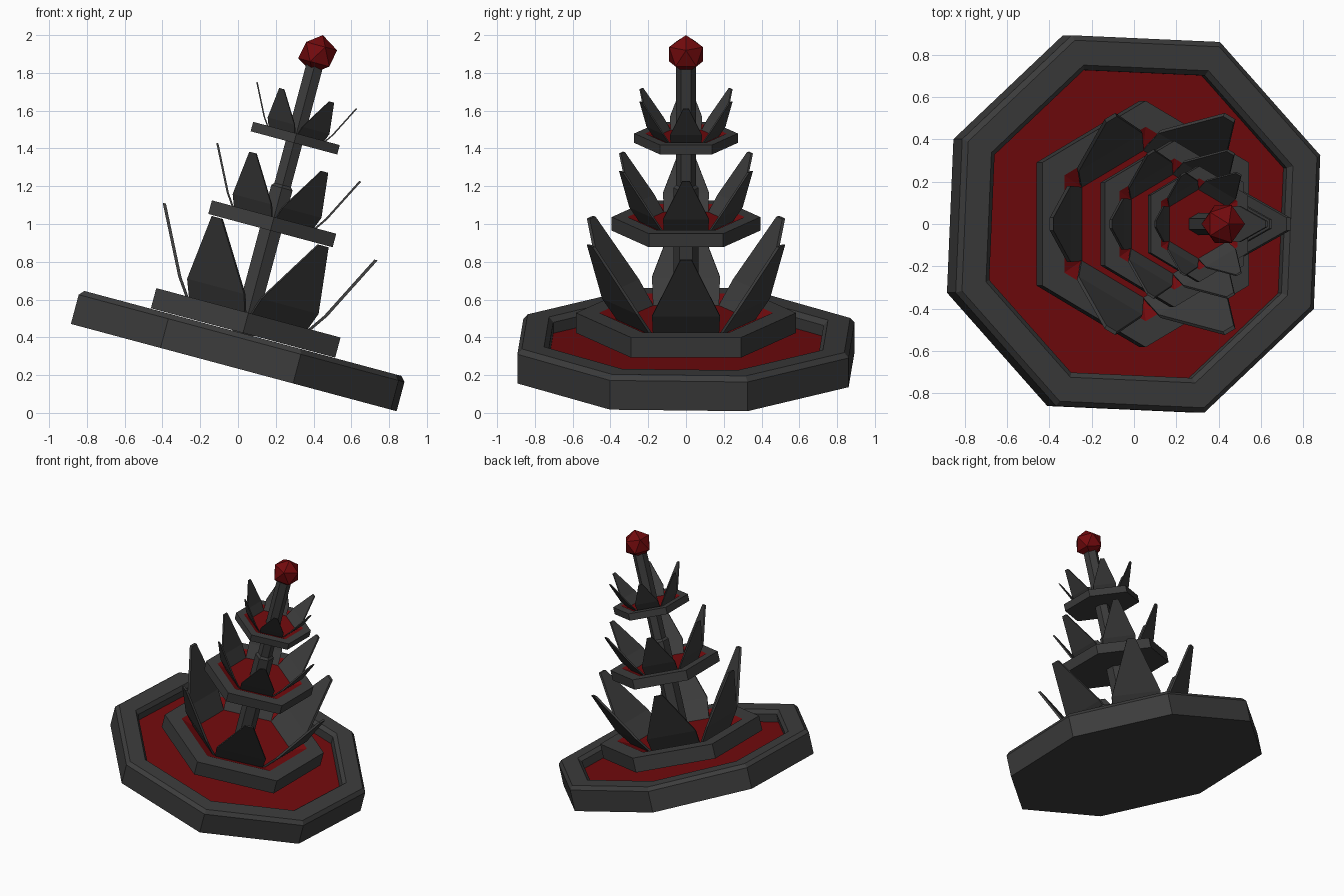
import bpy, bmesh
from math import radians, sin, cos
from mathutils import Matrix

if "Cube" in bpy.data.objects:
    bpy.data.objects.remove(bpy.data.objects["Cube"])

# Whole fountain leans 15 degrees towards +x
LEAN = Matrix.Translation((-0.0225, 0, 0.24)) @ Matrix.Rotation(radians(15), 4, 'Y')

red = bpy.data.materials.new("red_liquid")
red.diffuse_color = (0.17, 0.003, 0.004, 1)
red.use_nodes = True
red.node_tree.nodes["Principled BSDF"].inputs["Base Color"].default_value = red.diffuse_color
grey = bpy.data.materials.new("dark_stone")
grey.diffuse_color = (0.045, 0.045, 0.045, 1)
grey.use_nodes = True
grey.node_tree.nodes["Principled BSDF"].inputs["Base Color"].default_value = grey.diffuse_color


def finish(bm, name, mat, flip_fix=True):
    if flip_fix:
        bmesh.ops.recalc_face_normals(bm, faces=bm.faces)
    bm.transform(LEAN)
    me = bpy.data.meshes.new(name)
    bm.to_mesh(me)
    bm.free()
    me.materials.append(mat)
    ob = bpy.data.objects.new(name, me)
    bpy.context.collection.objects.link(ob)
    return ob


def turned(name, profile, sides, phase, mat, cap_start=False, cap_end=False):
    """Low-poly lathe of (radius, height) points, listed bottom-outside-top-inside."""
    bm = bmesh.new()
    rings = []
    for r, z in profile:
        angs = [radians(phase + 360 * i / sides) for i in range(sides)]
        rings.append([bm.verts.new((r * cos(a), r * sin(a), z)) for a in angs])
    for lo, hi in zip(rings, rings[1:]):
        for i in range(sides):
            j = (i + 1) % sides
            bm.faces.new((lo[i], lo[j], hi[j], hi[i]))
    if cap_start:
        bm.faces.new(rings[0][::-1])
    if cap_end:
        bm.faces.new(rings[-1])
    return finish(bm, name, mat, False)


def petals(name, s, z0):
    """Six bent, tapering blades around a tier."""
    bm = bmesh.new()
    t = 0.009 * s
    for k in range(6):
        rot = Matrix.Rotation(radians(60 * k), 4, 'Z')
        rows = []
        for u, w, half in ((0.31, -0.04, 0.175), (0.40, 0.09, 0.18), (0.58, 0.445, 0.03)):
            u, w, half = u * s, z0 + w * s, half * s
            pts = ((u + t, -half, w), (u + t, half, w), (u - t, half, w), (u - t, -half, w))
            row = [bm.verts.new(p) for p in pts]
            for v in row:
                v.co = rot @ v.co
            rows.append(row)
        for lo, hi in zip(rows, rows[1:]):
            for i in range(4):
                j = (i + 1) % 4
                bm.faces.new((lo[i], lo[j], hi[j], hi[i]))
        bm.faces.new(rows[0][::-1])
        bm.faces.new(rows[-1])
    finish(bm, name, grey)


# Octagonal basin with chamfered rim, and its liquid
turned("basin", [(0.95, 0), (0.95, 0.16), (0.925, 0.187), (0.80, 0.187),
                 (0.775, 0.16), (0.775, 0.09)], 8, 20, grey, cap_start=True)
turned("basin_liquid", [(0.775, 0.10)], 8, 20, red, cap_end=True)

# Three hexagonal tiers: slab, red bowl and petals
for label, s, top in (("lower", 1.0, 0.30), ("middle", 0.675, 0.825), ("upper", 0.47, 1.283)):
    turned(label + "_tier", [(0.583 * s, top - 0.11 * s), (0.583 * s, top), (0.46 * s, top)],
           6, 30, grey, cap_start=True)
    turned(label + "_bowl", [(0.46 * s, top), (0.36 * s, top - 0.04 * s)],
           6, 30, red, cap_end=True)
    petals(label + "_petals", s, top)

# Central stem, thicker below with a chamfered shoulder
turned("stem", [(0.067, 0.05), (0.067, 0.985), (0.052, 1.0), (0.052, 1.70)],
       6, 30, grey, cap_start=True, cap_end=True)

# Faceted orb on top
bm = bmesh.new()
bmesh.ops.create_icosphere(bm, subdivisions=1, radius=0.105,
                           matrix=Matrix.Translation((0, 0, 1.717)))
finish(bm, "orb", red)
